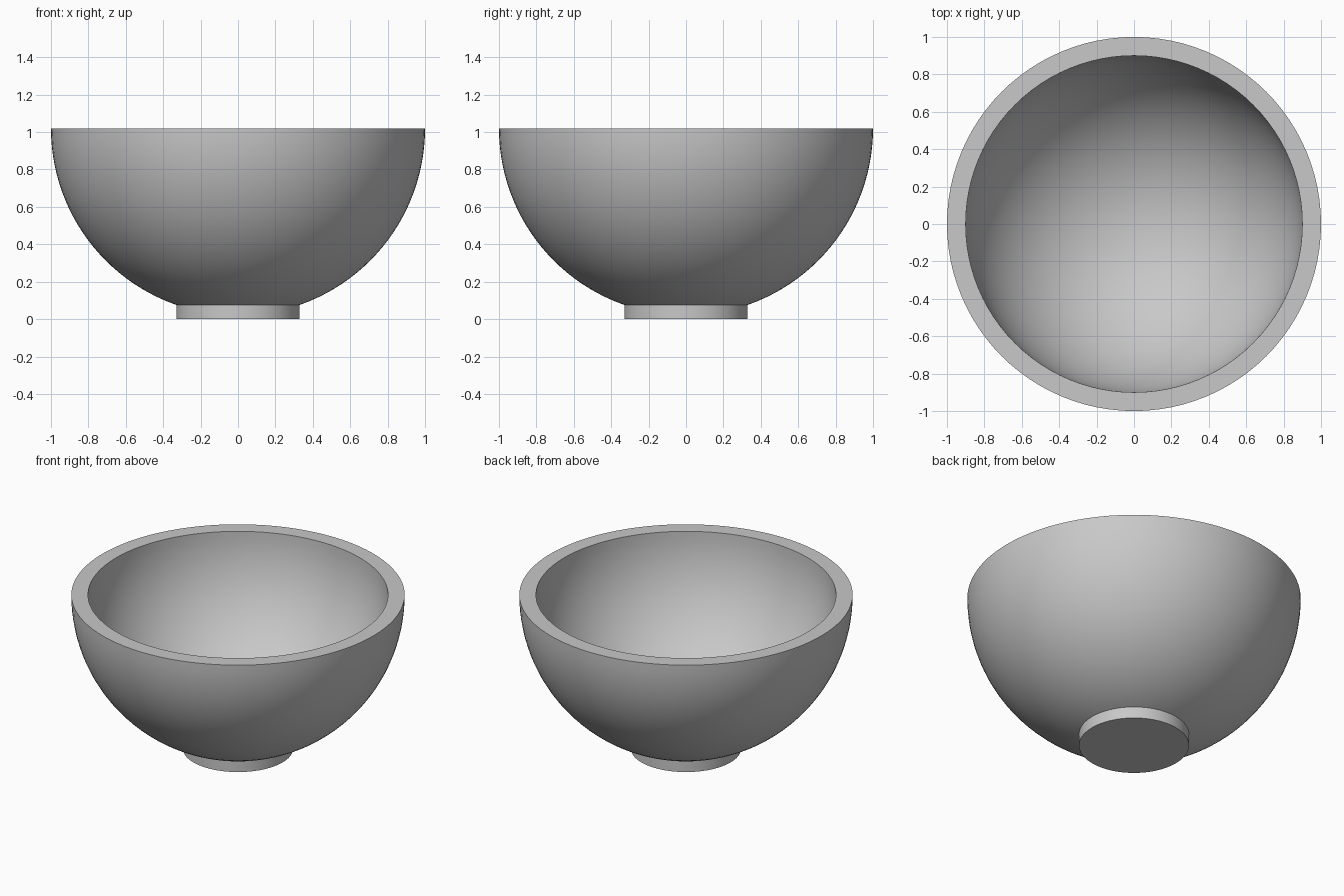
import bpy
import bmesh
from math import cos, sin, pi, radians

old = bpy.data.objects.get("Cube")
if old:
    bpy.data.objects.remove(old, do_unlink=True)

SEGMENTS = 96
RIM_Z = 1.02
OUTER_R, INNER_R = 1.0, 0.9
FOOT_R, FOOT_TOP = 0.33, 0.078

grey = bpy.data.materials.new("plain grey")
grey.use_nodes = True
grey.diffuse_color = (0.58, 0.58, 0.58, 1)
grey.node_tree.nodes["Principled BSDF"].inputs["Base Color"].default_value = grey.diffuse_color


def lathe(name, profile):
    """Spin a closed-to-axis (radius, z) profile around z."""
    bm = bmesh.new()
    verts = [bm.verts.new((r, 0, z)) for r, z in profile]
    edges = [bm.edges.new(pair) for pair in zip(verts, verts[1:])]
    bmesh.ops.spin(bm, geom=verts + edges, cent=(0, 0, 0), axis=(0, 0, 1),
                   angle=2 * pi, steps=SEGMENTS, use_merge=True)
    bmesh.ops.remove_doubles(bm, verts=bm.verts, dist=0.0001)
    bmesh.ops.recalc_face_normals(bm, faces=bm.faces)
    mesh = bpy.data.meshes.new(name)
    bm.to_mesh(mesh)
    bm.free()
    mesh.materials.append(grey)
    obj = bpy.data.objects.new(name, mesh)
    bpy.context.collection.objects.link(obj)
    bpy.ops.object.select_all(action="DESELECT")
    obj.select_set(True)
    bpy.context.view_layer.objects.active = obj
    bpy.ops.object.shade_smooth_by_angle(angle=radians(30))
    return obj


def quarter_arc(radius, steps=32):
    """Arc from the bottom of the axis up to the rim."""
    return [(radius * sin(i / steps * pi / 2), RIM_Z - radius * cos(i / steps * pi / 2))
            for i in range(steps + 1)]


# Thick hemispherical bowl with a flat rim
lathe("bowl", quarter_arc(OUTER_R) + quarter_arc(INNER_R)[::-1])

# Solid round foot
lathe("foot", [(0, 0), (FOOT_R, 0), (FOOT_R, FOOT_TOP), (0, FOOT_TOP)])
